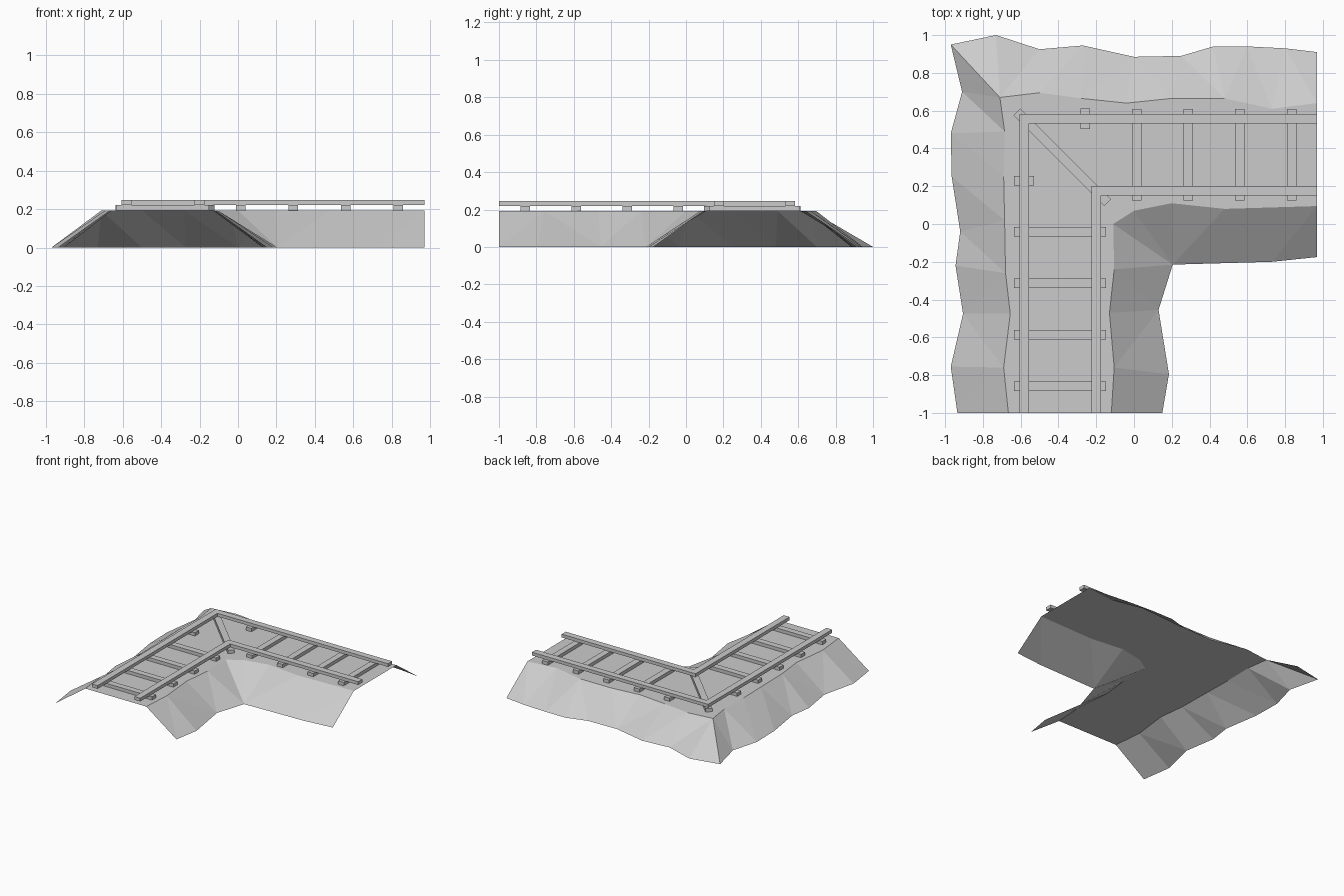
import bpy, bmesh, math

if "Cube" in bpy.data.objects:
    bpy.data.objects.remove(bpy.data.objects["Cube"])

TOP, TIE_TOP, RAIL_TOP = 0.193, 0.22, 0.246


def new_object(name, bm):
    mesh = bpy.data.meshes.new(name)
    bm.to_mesh(mesh)
    bm.free()
    ob = bpy.data.objects.new(name, mesh)
    bpy.context.collection.objects.link(ob)
    return ob


def zipper(bm, a, b):
    """Triangulate the strip between two vertex rows, taking the shorter diagonal."""
    i = j = 0
    while i < len(a) - 1 or j < len(b) - 1:
        go_a = j == len(b) - 1 or (i < len(a) - 1 and
               (a[i + 1].co - b[j].co).length <= (a[i].co - b[j + 1].co).length)
        if go_a:
            bm.faces.new((a[i], b[j], a[i + 1]))
            i += 1
        else:
            bm.faces.new((a[i], b[j], b[j + 1]))
            j += 1


def box(name, cx, cy, sx, sy, z0, z1, angle=0):
    bm = bmesh.new()
    bmesh.ops.create_cube(bm, size=1)
    ob = new_object(name, bm)
    ob.scale = (sx, sy, z1 - z0)
    ob.location = (cx, cy, (z0 + z1) / 2)
    ob.rotation_euler.z = angle
    return ob


def rail(name, x0, y1, w):
    """L-shaped rail with its corner at (x0, y1)."""
    pts = [(x0, -1), (x0 + w, -1), (x0 + w, y1 - w),
           (0.97, y1 - w), (0.97, y1), (x0, y1)]
    bm = bmesh.new()
    face = bm.faces.new([bm.verts.new((x, y, TIE_TOP)) for x, y in pts])
    up = bmesh.ops.extrude_face_region(bm, geom=[face])["geom"]
    bmesh.ops.translate(bm, vec=(0, 0, RAIL_TOP - TIE_TOP),
                        verts=[g for g in up if isinstance(g, bmesh.types.BMVert)])
    bmesh.ops.recalc_face_normals(bm, faces=bm.faces)
    return new_object(name, bm)


# Gravel bank: open shell with a flat crown and ragged sloping sides
back_foot = [(.97, .91), (.8, .93), (.6, .94), (.42, .94), (.25, .89), (0, .885),
             (-.27, .945), (-.5, .925), (-.73, 1), (-.97, .95)]
left_foot = [(-.97, .95), (-.91, .7), (-.97, .48), (-.965, .25), (-.92, -.04),
             (-.945, -.22), (-.905, -.475), (-.97, -.755), (-.935, -1)]
back_crown = [(.97, .64), (.73, .61), (.48, .665), (.2, .665), (-.04, .64),
              (-.28, .665), (-.5, .695), (-.71, .67)]
left_crown = [(-.71, .67), (-.685, .49), (-.69, .25), (-.685, .02), (-.68, -.26),
              (-.655, -.475), (-.69, -.76), (-.665, -1)]
inner_crown = [(-.12, -1), (-.105, -.76), (-.13, -.47), (-.105, -.24), (-.11, 0),
               (0, .07), (.2, .11), (.48, .08), (.97, .095)]
inner_foot = [(.15, -1), (.185, -.795), (.13, -.455), (.205, -.215),
              (.73, -.2), (.97, -.175)]

bm = bmesh.new()


def row(pts, z):
    return [bm.verts.new((x, y, z)) for x, y in pts]


bf, bc = row(back_foot, 0), row(back_crown, TOP)
lf, lc = [bf[-1]] + row(left_foot[1:], 0), [bc[-1]] + row(left_crown[1:], TOP)
ic, foot = row(inner_crown, TOP), row(inner_foot, 0)
zipper(bm, bf, bc)
zipper(bm, lf, lc)
zipper(bm, ic[:5], foot[:4])
zipper(bm, ic[4:], foot[3:])
crown = bm.faces.new(bc + lc[1:] + ic)
bmesh.ops.triangulate(bm, faces=[crown])
for f in bm.faces:
    f.normal_update()
    if f.normal.z < 0:
        f.normal_flip()
new_object("gravel_bank", bm)

# Sleepers on both legs of the track
for i in range(4):
    box(f"sleeper_right_{i}", 0.015 + 0.273 * i, 0.367, 0.05, 0.485, TOP, TIE_TOP)
    box(f"sleeper_front_{i}", -0.392, -0.041 - 0.273 * i, 0.485, 0.05, TOP, TIE_TOP)

# Short sleeper stubs and the diagonal sleeper at the corner
box("stub_right", -0.257, 0.557, 0.05, 0.107, TOP, TIE_TOP)
box("stub_front", -0.583, 0.23, 0.107, 0.05, TOP, TIE_TOP)
box("corner_sleeper", -0.38, 0.353, 0.68, 0.05, TOP, TIE_TOP, -math.pi / 4)

# Rails
rail("outer_rail", -0.607, 0.583, 0.052)
rail("inner_rail", -0.226, 0.202, 0.052)
